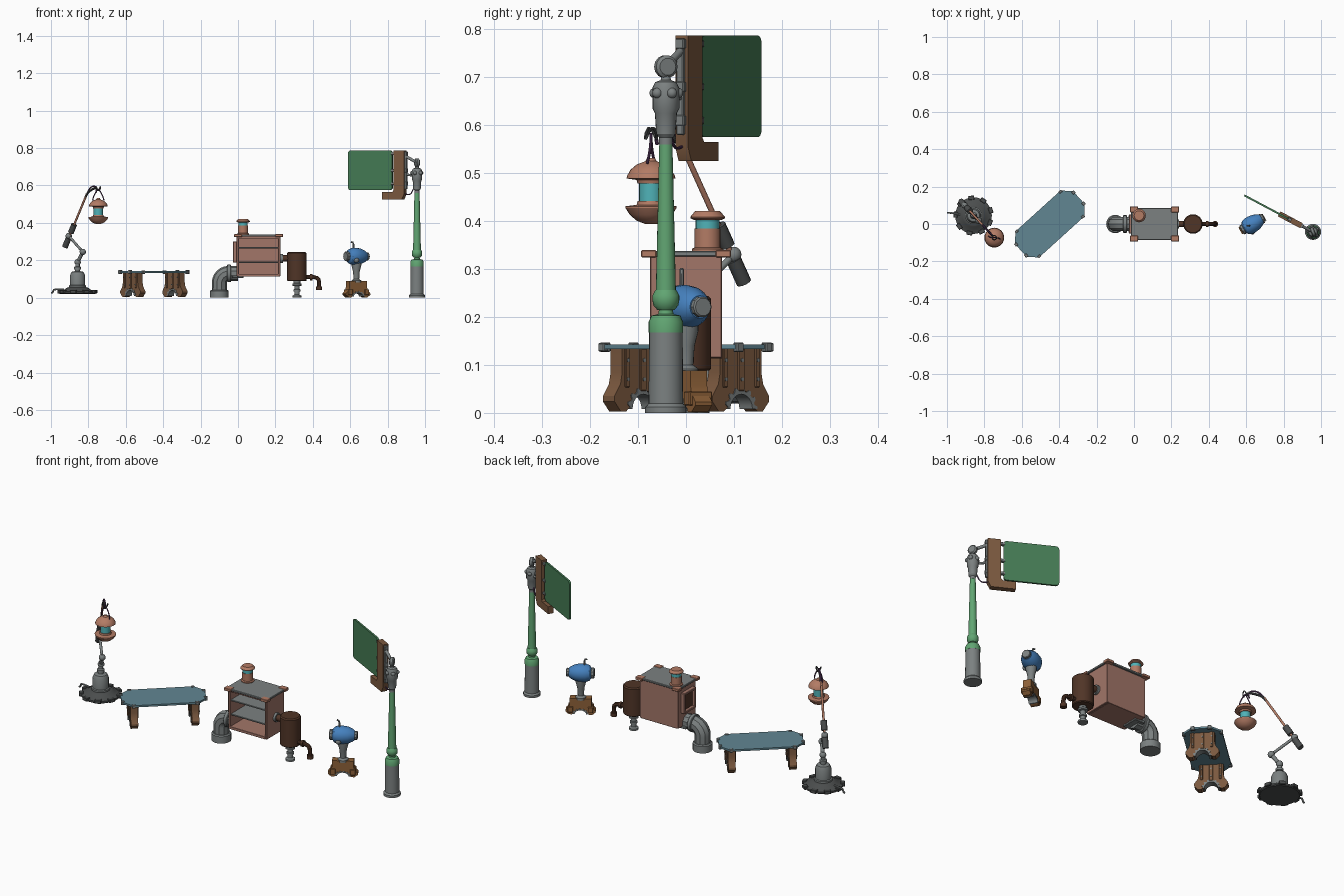
import bpy, bmesh
from math import sin, cos, pi, radians, atan2
from mathutils import Vector as V, Matrix as M

if "Cube" in bpy.data.objects:
    bpy.data.objects.remove(bpy.data.objects["Cube"])

COL = dict(copper=(.45, .2, .13), pink=(.36, .18, .14), wood=(.2, .1, .05), cyan=(.08, .45, .48),
           blue=(.06, .22, .52), green=(.12, .38, .17), board=(.06, .2, .09), slate=(.12, .24, .29),
           dark=(.08, .035, .02), iron=(.07, .075, .075), steel=(.2, .22, .22), purple=(.1, .04, .12),
           amber=(.27, .12, .04))
MATS = {}
for k, c in COL.items():
    MATS[k] = bpy.data.materials.new(k)
    MATS[k].diffuse_color = (*c, 1)

def add(bm, name, col, mat):
    bmesh.ops.remove_doubles(bm, verts=bm.verts, dist=1e-5)
    bmesh.ops.recalc_face_normals(bm, faces=bm.faces)
    me = bpy.data.meshes.new(name)
    bm.to_mesh(me)
    bm.free()
    return link(me, name, col, mat)

def link(me, name, col, mat=M()):
    me.materials.clear()
    me.materials.append(MATS[col])
    o = bpy.data.objects.new(name, me)
    o.matrix_world = mat
    bpy.context.collection.objects.link(o)
    return o

def lathe(name, prof, loc, col='steel', axis=(0, 0, 1), n=20):
    """Spin an (r, z) profile, closing both ends."""
    bm = bmesh.new()
    pts = [(0, prof[0][1])] + list(prof) + [(0, prof[-1][1])]
    vs = [bm.verts.new((r, 0, z)) for r, z in pts]
    es = [bm.edges.new(p) for p in zip(vs, vs[1:])]
    bmesh.ops.spin(bm, geom=vs + es, cent=(0, 0, 0), axis=(0, 0, 1), angle=2 * pi, steps=n)
    bmesh.ops.dissolve_degenerate(bm, edges=bm.edges, dist=1e-6)
    q = V(axis).to_track_quat('Z', 'Y').to_matrix().to_4x4()
    return add(bm, name, col, M.Translation(loc) @ q)

def rod(name, a, b, r, col='steel', n=12):
    d = V(b) - V(a)
    return lathe(name, [(r, 0), (r, d.length)], a, col, d, n)

def box(name, size, loc, col='steel', rz=0, bev=.002):
    bm = bmesh.new()
    bmesh.ops.create_cube(bm, size=1, matrix=M.Diagonal((*size, 1)))
    if bev:
        bmesh.ops.bevel(bm, geom=bm.edges[:], offset=bev, segments=1, affect='EDGES')
    return add(bm, name, col, M.Translation(loc) @ M.Rotation(rz, 4, 'Z'))

def prism(name, pts, t, loc, col='steel', rz=0, flat=False):
    """Extrude an outline: upright in local XZ, or lying in XY when flat."""
    bm = bmesh.new()
    f = bm.faces.new([bm.verts.new((x, -t / 2, z)) for x, z in pts])
    ext = bmesh.ops.extrude_face_region(bm, geom=[f])['geom']
    bmesh.ops.translate(bm, vec=(0, t, 0), verts=[g for g in ext if isinstance(g, bmesh.types.BMVert)])
    bmesh.ops.triangulate(bm, faces=[g for g in bm.faces if len(g.verts) > 8])
    m = M.Translation(loc) @ M.Rotation(rz, 4, 'Z')
    return add(bm, name, col, m @ M.Rotation(-pi / 2, 4, 'X') if flat else m)

def pipe(name, pts, r, col='steel', kind='POLY'):
    cu = bpy.data.curves.new(name, 'CURVE')
    cu.dimensions, cu.bevel_depth, cu.bevel_resolution, cu.use_fill_caps = '3D', r, 3, True
    s = cu.splines.new(kind)
    s.points.add(len(pts) - 1)
    for p, c in zip(s.points, pts):
        p.co = (*c, 1)
    if kind == 'NURBS':
        s.use_endpoint_u, s.order_u, s.resolution_u = True, 3, 5
    tmp = bpy.data.objects.new('tmp', cu)
    bpy.context.collection.objects.link(tmp)
    me = bpy.data.meshes.new_from_object(tmp.evaluated_get(bpy.context.evaluated_depsgraph_get()))
    bpy.data.objects.remove(tmp)
    return link(me, name, col)

def ball(name, loc, r, col='steel'):
    return lathe(name, [(r * sin(a * pi / 8), -r * cos(a * pi / 8)) for a in range(1, 8)], loc, col, n=14)

def trestle(name, loc, rz, sx, sz, t, col):
    """Splayed foot plate with an arch and a toothed half ring inside it."""
    half = [(.058, .134), (.058, .085), (.063, .06), (.08, .035), (.08, .024), (.062, .003), (.047, .003)]
    arch = [(.036 * cos(a * pi / 8), .012 + .036 * sin(a * pi / 8)) for a in range(9)]
    pts = half + arch + [(-x, z) for x, z in reversed(half)]
    prism(name, [(x * sx, z * sz) for x, z in pts], t, loc, col, rz)
    out = []
    for i in range(28):
        r = .045 if i % 4 < 2 else .038
        out.append((r * cos(i * pi / 27), .008 + r * sin(i * pi / 27)))
    inn = [(.031 * cos(a * pi / 12), .008 + .031 * sin(a * pi / 12)) for a in range(12, -1, -1)]
    prism(name + '_gear_arch', [(x * sx, z * sz) for x, z in out + inn], t * 1.12, loc, 'steel', rz)

# ---- Desk lamp ----
C = V((-.858, .045, 0))
arm = lambda x, z: V((x, .05 - (x + .86) * 1.09, z))
lathe('lamp_base', [(.094, .02), (.098, .024), (.098, .033), (.07, .043), (.06, .052), (.048, .056)], C, 'iron', n=28)
for i in range(9):
    a = i * 2 * pi / 9 + .3
    box('lamp_base_lug', (.022, .032, .018), C + V((.096 * cos(a), .096 * sin(a), .032)), 'iron', a)
lathe('lamp_body', [(.046, .05), (.046, .065), (.04, .068), (.04, .12), (.032, .138), (.014, .142),
                    (.014, .15), (.019, .152), (.019, .164), (.012, .168), (.012, .185)], C)
pipe('lamp_crank', [(-.93, .05, .045), (-.965, .057, .045), (-.985, .06, .043), (-.99, .06, .03), (-.998, .06, .024)], .005)
J = [arm(-.857, .19), arm(-.83, .245), arm(-.905, .33)]
for p in J:
    ball('lamp_joint', p, .017)
rod('lamp_lower_arm', J[0], J[1], .01)
rod('lamp_middle_arm', J[1], J[2], .007)
A, B = arm(-.925, .272), arm(-.808, .555)
rod('lamp_upper_arm', A, B, .006, 'copper')
for s, e in ((.0, .17), (.27, .42)):
    rod('lamp_clamp', A.lerp(B, s), A.lerp(B, e), .016, 'iron')
L = V((-.747, -.073, 0))
pipe('lamp_cable', [B, arm(-.795, .585), arm(-.77, .6), (-.753, -.066, .585), (-.76, -.06, .56)], .004, 'purple', 'NURBS')
pipe('lamp_tip', [A.lerp(B, .93), B, arm(-.79, .575), arm(-.757, .59)], .006, 'iron', 'NURBS')
pipe('lamp_hook', [L + V((.012 * cos(a * pi / 6), .012 * sin(a * pi / 6), .583 + .012 * sin(a * pi / 3 + 1))) for a in range(13)], .003, 'iron')
for s in (-1, 1):
    pipe('lamp_bail', [L + V((s * .03, -s * .008, .52)), L + V((s * .026, 0, .55)), L + V((0, 0, .582))], .003, 'purple', 'NURBS')
lathe('lamp_glass', [(.025, .43), (.025, .49)], L, 'cyan')
lathe('lamp_shade', [(.028, .478), (.03, .486), (.051, .489), (.05, .494), (.043, .507), (.03, .518), (.012, .525), (.008, .532)], L, 'copper', n=24)
lathe('lamp_bowl', [(.012, .394), (.03, .401), (.044, .413), (.053, .427), (.053, .431), (.03, .434), (.028, .442)], L, 'copper', n=24)

# ---- Table ----
TA, TC = radians(42.2), V((-.45, 0, 0))
TR = M.Rotation(TA, 3, 'Z')
T = lambda u, v, z: TC + TR @ V((u, v, z))
octa = [(.21, -.046), (.21, .046), (.163, .094), (-.163, .094), (-.21, .046), (-.21, -.046), (-.163, -.094), (.163, -.094)]
prism('table_top', octa, .01, TC + V((0, 0, .138)), 'slate', TA, True)
for s in (-1, 1):
    for k in (-1, 1):
        box('table_clip', (.016, .018, .02), T(s * .207, k * .04, .137), 'steel', TA)
        box('table_clip', (.018, .014, .018), T(s * .158, k * .09, .137), 'steel', TA)
    trestle('table_leg', T(s * .152, 0, 0), TA + pi / 2, 1, 1, .036, 'wood')
    for k in (-.045, 0, .045):
        box('table_leg_strap', (.044, .012 if k else .018, .082 if k else .088), T(s * .152, k, .094 if k else .09), 'wood', TA)
        for z in (.07, .11):
            rod('table_leg_bolt', T(s * .152 - .024, k, z), T(s * .152 + .024, k, z), .004)

# ---- Stove cabinet ----
X = .11
box('stove_back', (.23, .01, .215), (X, .07, .222), 'pink')
for s in (-1, 1):
    box('stove_side', (.012, .15, .215), (X + s * .111, 0, .222), 'pink')
for z, h, d, c in ((.12, .014, .15, 'pink'), (.323, .014, .15, 'pink'), (.19, .007, .135, 'steel'), (.267, .007, .135, 'steel')):
    box('stove_shelf', (.215, d, h), (X, 0, z), c, bev=.001)
box('stove_top', (.25, .17, .011), (X, 0, .332))
for s in (-1, 1):
    for k in (-1, 1):
        box('stove_corner', (.042, .032, .015), (X + s * .11, k * .078, .332), 'copper')
# side hatch
box('hatch_panel', (.006, .08, .09), (-.009, 0, .245), 'dark')
for s in (-1, 1):
    box('hatch_frame', (.022, .012, .11), (-.016, s * .045, .245), 'pink')
    box('hatch_frame', (.022, .1, .012), (-.016, 0, .245 + s * .05), 'pink')
box('ash_tray', (.06, .09, .014), (0, 0, .112))
# chimney
lathe('chimney', [(.033, .335), (.033, .342), (.027, .345), (.027, .385)], (.027, .045, 0), 'copper')
lathe('chimney_band', [(.025, .383), (.025, .406)], (.027, .045, 0), 'cyan')
lathe('chimney_cap', [(.028, .402), (.036, .406), (.036, .409), (.026, .421)], (.027, .045, 0), 'copper')
# flue elbow
pipe('flue_elbow', [(-.1, 0, .02), (-.1, 0, .08)] + [(-.05 - .05 * cos(a), 0, .08 + .05 * sin(a)) for a in (.26, .52, .79, 1.05, 1.31)]
     + [(-.05, 0, .13), (0, 0, .13)], .04)
lathe('flue_foot', [(.049, 0), (.049, .037), (.043, .042)], (-.1, 0, 0))
lathe('flue_collar', [(.044, 0), (.047, .003), (.047, .018), (.044, .021)], (-.058, 0, .13), 'steel', (1, 0, 0))

# ---- Boiler ----
BX = .315
lathe('boiler_tank', [(.048, .088), (.052, .092), (.052, .238), (.046, .244)], (BX, 0, 0), 'dark', n=24)
rod('boiler_link', (.22, 0, .21), (.275, 0, .21), .017, 'dark')
lathe('boiler_link_ring', [(.024, 0), (.024, .012)], (.228, 0, .21), 'steel', (1, 0, 0))
lathe('boiler_leg', [(.024, 0), (.024, .01), (.014, .016), (.014, .032), (.019, .034), (.019, .044), (.014, .046), (.014, .062),
                     (.024, .064), (.024, .074), (.018, .078), (.018, .09)], (BX, 0, 0))
pipe('boiler_tap', [(.355, 0, .11), (.405, 0, .11), (.422, 0, .106), (.431, 0, .096), (.434, 0, .08), (.434, 0, .05)], .011, 'dark')
lathe('tap_collar', [(.017, 0), (.017, .012)], (.385, 0, .11), 'dark', (1, 0, 0))
lathe('tap_nozzle', [(.016, .04), (.016, .06)], (.434, 0, 0), 'dark')

# ---- Blue pivoting heater ----
F, D = V((.633, 0, 0)), V((.87, .5, 0)).normalized()
FA = atan2(D.y, D.x)
trestle('heater_foot', F, FA, .93, .66, .04, 'amber')
for s in (-1, 1):
    box('heater_foot_block', (.026, .055, .03), F + D * s * .05 + V((0, 0, .03)), 'amber', FA)
lathe('heater_post', [(.026, .08), (.026, .092), (.015, .1), (.018, .14), (.026, .172), (.026, .19)], F)
lathe('heater_body', [(.026, -.052), (.038, -.044), (.046, -.025), (.046, .0), (.042, .025), (.032, .047), (.024, .058)],
      F + V((0, 0, .221)), 'blue', D, 16)
for s, r in ((-.068, .027), (.054, .022)):
    lathe('heater_cap', [(r - .004, 0), (r, .003), (r, .015), (r - .003, .018)], F + D * s + V((0, 0, .221)), 'steel', D, 10)
H = F - D * .018
pipe('heater_handle', [H + V((0, 0, .255)), H + V((0, 0, .285)), H + V((-.004, 0, .296)), H + V((-.014, 0, .298))], .0045)
ball('heater_pivot', F + V((0, -.042, .2)), .014)

# ---- Sign post ----
P = V((.957, -.042, 0))
lathe('post_base', [(.043, 0), (.043, .012), (.036, .02), (.035, .17)], P, n=24)
lathe('post_collar', [(.036, .168), (.036, .19), (.03, .203), (.016, .206), (.013, .222)], P, 'green', n=24)
lathe('post_knob', [(.018, .215), (.026, .224), (.028, .235), (.028, .245), (.022, .256)], P, 'green', n=16)
lathe('post_pole', [(.021, .25), (.0135, .57), (.0135, .578)], P, 'green')
lathe('post_head', [(.014, .56), (.014, .574), (.02, .582), (.023, .625), (.028, .635), (.028, .678), (.022, .69), (.011, .694), (.008, .708)], P)
for i in range(5):
    a = i * 2 * pi / 5 + .5
    ball('post_head_bolt', P + V((.026 * cos(a), .026 * sin(a), .667)), .011)
lathe('post_finial', [(.018, -.011), (.024, -.006), (.024, .006), (.018, .011)], P + V((0, 0, .722)), 'steel', (1, .4, 0), 14)
SD = V((-.883, .469, 0))
SA = atan2(SD.y, SD.x)
S = lambda s, z, o=0: P + SD * s + V((.469, .883, 0)) * o + V((0, 0, z))
bracket = [(.07, .787), (.07, .555), (.085, .525), (.205, .525), (.205, .565), (.142, .565), (.134, .575), (.134, .787)]
prism('sign_bracket', bracket, .03, P, 'wood', SA)
for z in (.61, .68, .77):
    box('bracket_plate', (.014, .02, .022), S(.066, z), 'steel', SA)
    box('sign_clip', (.03, .018, .014), S(.14, z), 'steel', SA)
box('bracket_rail', (.012, .016, .2), S(.067, .68), 'steel', SA)
rod('sign_arm', S(0, .722), S(.07, .757), .008)
rod('sign_arm_lower', S(.01, .65), S(.07, .66), .006)
pipe('sign_cable', [S(.015, .6), S(.03, .555), S(.06, .55), S(.085, .56)], .003, 'purple', 'NURBS')
r, cs = .016, [(.4, .771, 0), (.164, .771, 1), (.164, .591, 2), (.4, .591, 3)]
rim = [(x + r * cos(q * pi / 2 + a * pi / 8), z + r * sin(q * pi / 2 + a * pi / 8)) for x, z, q in cs for a in range(5)]
prism('sign_board', rim, .01, P, 'board', SA)

# ---- Shading ----
bpy.ops.object.select_all(action='SELECT')
bpy.context.view_layer.objects.active = bpy.context.scene.objects[0]
bpy.ops.object.shade_smooth_by_angle(angle=radians(32))

for m in bpy.data.materials:
    if m.users and not m.is_grease_pencil:
        m.use_nodes = True
        m.node_tree.nodes["Principled BSDF"].inputs["Base Color"].default_value = m.diffuse_color
